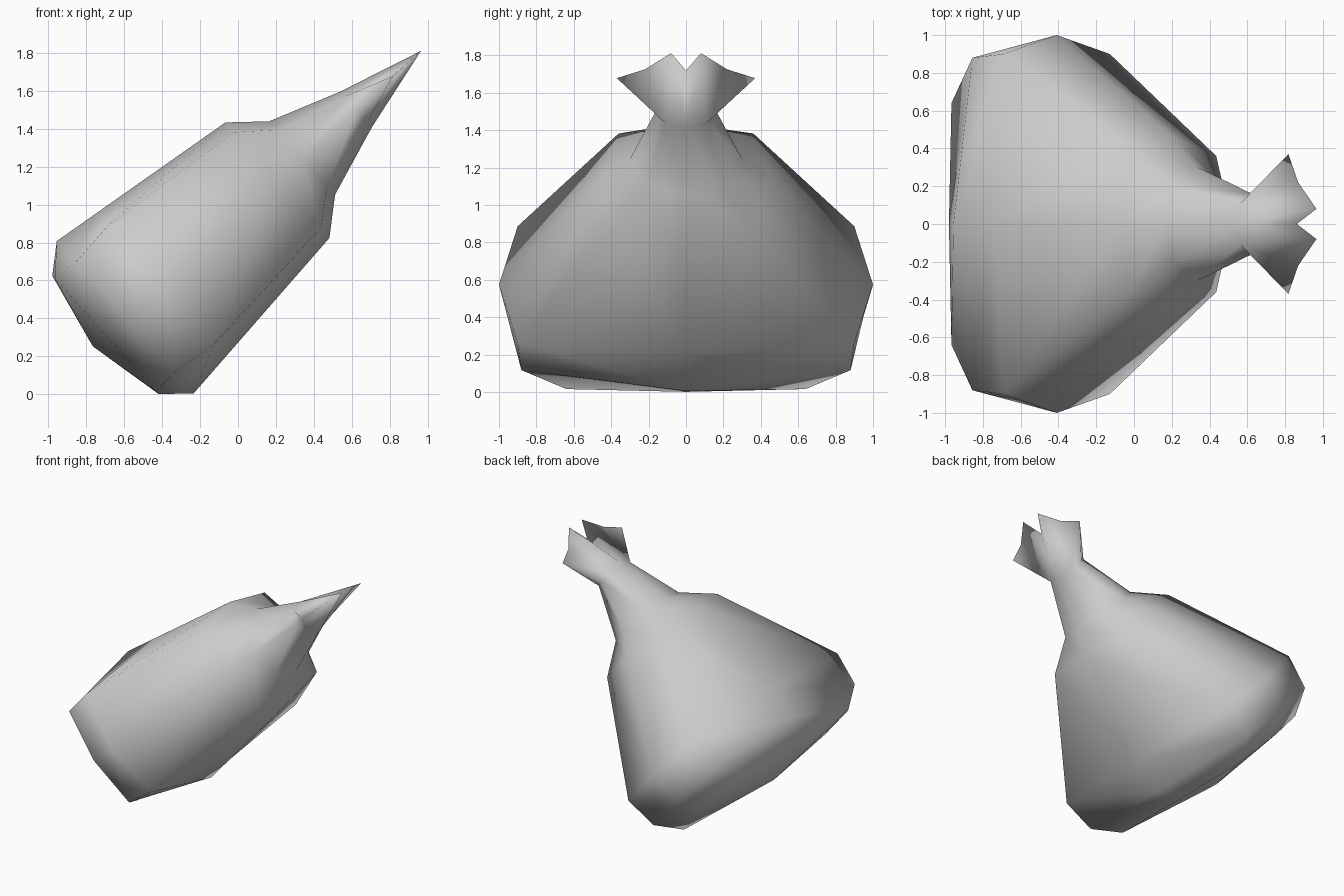
import bpy, bmesh, math
from mathutils import Vector

cube = bpy.data.objects.get("Cube")
if cube:
    bpy.data.objects.remove(cube, do_unlink=True)

# The sack leans over: its long axis rises at this angle towards +x
TILT = math.radians(42)
MID = 0.70


def place(along, thick, wide):
    c, s = math.cos(TILT), math.sin(TILT)
    t = MID + thick
    return Vector((c * along - s * t, wide, s * along + c * t))


bm = bmesh.new()


def ring(along, top, corner, side):
    """Eight-sided cross-section: top middle, corner and side, mirrored."""
    ct, cw = corner
    points = [(top, 0), (ct, cw), (0, side), (-ct, cw),
              (-top, 0), (-ct, -cw), (0, -side), (ct, -cw)]
    return [bm.verts.new(place(along, t, w)) for t, w in points]


# Body and neck cross-sections: position, half thickness, corner, half width
sections = [
    (-0.31, 0.42, (0.40, 0.64), 0.74),
    (-0.17, 0.54, (0.39, 0.88), 0.95),
    (0.08, 0.51, (0.42, 0.90), 1.00),
    (0.91, 0.41, (0.34, 0.36), 0.46),
    (1.085, 0.26, (0.20, 0.20), 0.30),
    (1.47, 0.125, (0.09, 0.11), 0.16),
]
rings = [ring(*s) for s in sections]
for a, b in zip(rings, rings[1:]):
    for i in range(8):
        j = (i + 1) % 8
        bm.faces.new((a[i], a[j], b[j], b[i]))

# Rounded bottom
base = bm.verts.new(place(-0.40, 0, 0))
for i in range(8):
    bm.faces.new((base, rings[0][(i + 1) % 8], rings[0][i]))

# Pinched zigzag frill beyond the neck
neck = rings[-1]
notch = bm.verts.new(place(1.79, 0, 0))
for sign, corners, side in ((1, (1, 3), 2), (-1, (7, 5), 6)):
    tip, dip, wing = [bm.verts.new(place(u, 0, sign * w))
                      for u, w in ((1.93, 0.08), (1.80, 0.22), (1.73, 0.37))]
    for middle, corner in zip((0, 4), corners):
        m, c, s = neck[middle], neck[corner], neck[side]
        bm.faces.new((m, c, tip, notch))
        bm.faces.new((c, dip, tip))
        bm.faces.new((c, s, wing, dip))

bmesh.ops.recalc_face_normals(bm, faces=bm.faces)
for f in bm.faces:
    f.smooth = True
mesh = bpy.data.meshes.new("sack")
bm.to_mesh(mesh)
bm.free()
sack = bpy.data.objects.new("sack", mesh)
bpy.context.collection.objects.link(sack)

# Plain grey cloth
grey = bpy.data.materials.new("light_grey")
grey.use_nodes = True
colour = (0.6, 0.6, 0.6, 1)
grey.diffuse_color = colour
grey.node_tree.nodes["Principled BSDF"].inputs["Base Color"].default_value = colour
mesh.materials.append(grey)
